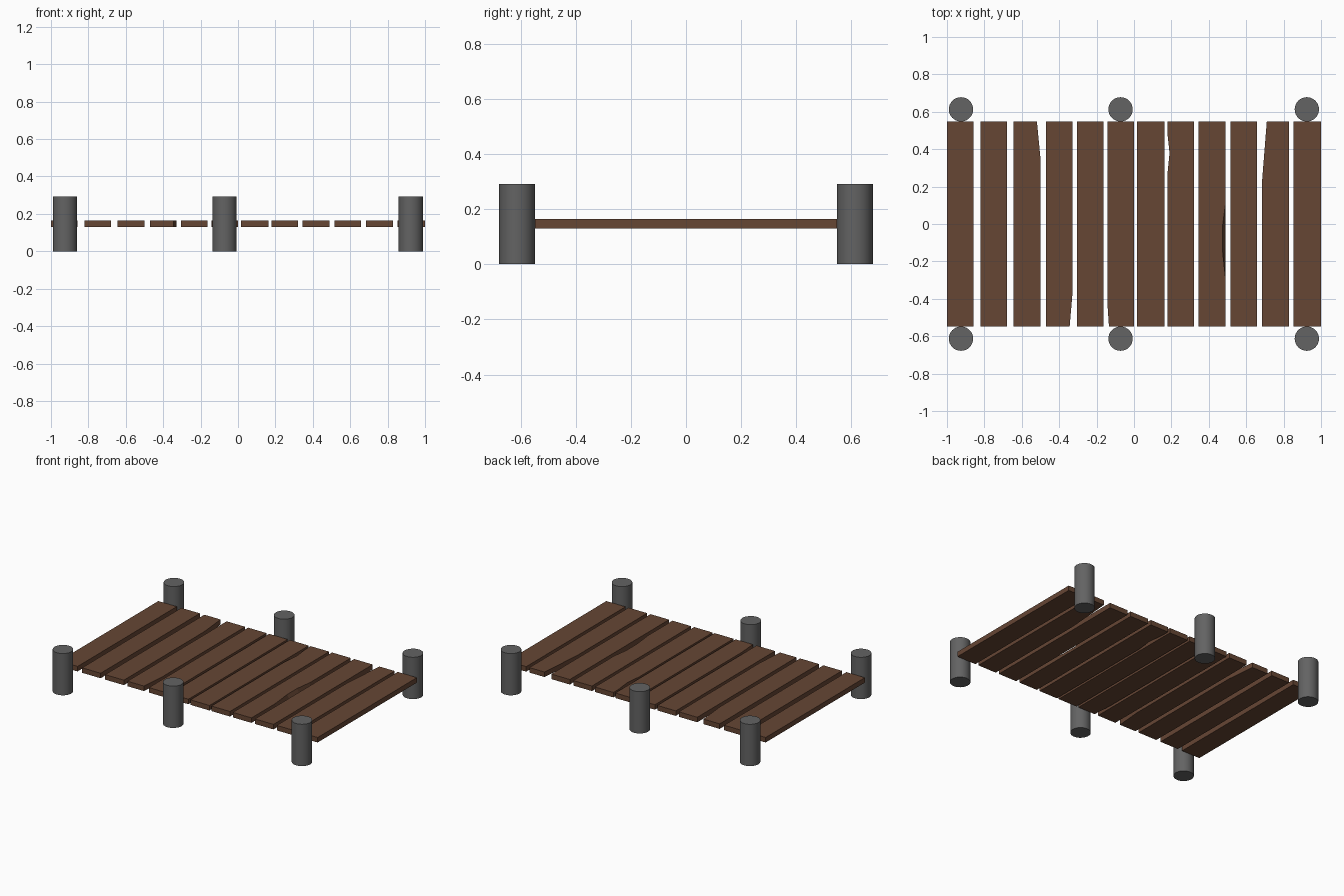
import bpy, bmesh, math

if "Cube" in bpy.data.objects:
    bpy.data.objects.remove(bpy.data.objects["Cube"])


def material(name, colour):
    m = bpy.data.materials.new(name)
    m.diffuse_color = (*colour, 1)
    m.use_nodes = True
    m.node_tree.nodes["Principled BSDF"].inputs["Base Color"].default_value = m.diffuse_color
    return m


wood = material("brown wood", (0.133, 0.061, 0.034))
grey = material("dark grey post", (0.125, 0.125, 0.125))

Y = 0.548               # half length of a plank
Z0, Z1 = 0.13, 0.165    # underside and top of the deck


def plank(name, x0, x1, left=(), right=(), bevel_only=False):
    """Board with optional worn edges: (y, depth) points along either side.
    bevel_only wears the top edge and leaves the bottom edge straight."""
    def side(points):
        pts = {-Y: 0, Y: 0}
        pts.update(dict(points))
        return sorted(pts.items())
    outline = [(x1 - d, y, x1) for y, d in side(right)]
    outline += [(x0 + d, y, x0) for y, d in reversed(side(left))]
    bm = bmesh.new()
    top = [bm.verts.new((x, y, Z1)) for x, y, _ in outline]
    low = [bm.verts.new((e if bevel_only else x, y, Z0)) for x, y, e in outline]
    bm.faces.new(top)
    bm.faces.new(low[::-1])
    n = len(top)
    for i in range(n):
        j = (i + 1) % n
        bm.faces.new((low[i], low[j], top[j], top[i]))
    bmesh.ops.recalc_face_normals(bm, faces=bm.faces)
    me = bpy.data.meshes.new(name)
    bm.to_mesh(me)
    bm.free()
    me.materials.append(wood)
    bpy.context.collection.objects.link(bpy.data.objects.new(name, me))


# Deck boards, some with worn edges
boards = [
    (-1.0, -0.857, {}),
    (-0.822, -0.679, {}),
    (-0.644, -0.499, dict(right=[(0.34, 0), (Y, 0.02)])),
    (-0.471, -0.328, dict(right=[(-Y, 0.016), (-0.36, 0)])),
    (-0.305, -0.162, {}),
    (-0.143, 0.0, dict(left=[(-Y, 0.009), (-0.41, 0)])),
    (0.016, 0.163, {}),
    (0.178, 0.321, dict(left=[(0.26, 0), (0.38, 0.012), (0.49, 0)])),
    (0.344, 0.488, dict(right=[(-0.28, 0), (-0.13, 0.016), (-0.02, 0.016), (0.1, 0)],
                        bevel_only=True)),
    (0.515, 0.658, {}),
    (0.684, 0.828, dict(left=[(0.22, 0), (Y, 0.026)])),
    (0.852, 1.0, {}),
]
for i, (x0, x1, wear) in enumerate(boards, 1):
    plank(f"deck_plank_{i}", x0, x1, **wear)

# Round posts along both sides
for sy, row in ((-1, "front"), (1, "back")):
    for x, place in ((-0.925, "left"), (-0.072, "middle"), (0.924, "right")):
        bpy.ops.mesh.primitive_cylinder_add(
            vertices=32, radius=0.065, depth=0.292, location=(x, sy * 0.613, 0.146))
        post = bpy.context.object
        post.name = f"{row}_{place}_post"
        post.data.materials.append(grey)
        bpy.ops.object.shade_smooth_by_angle(angle=math.radians(40))
